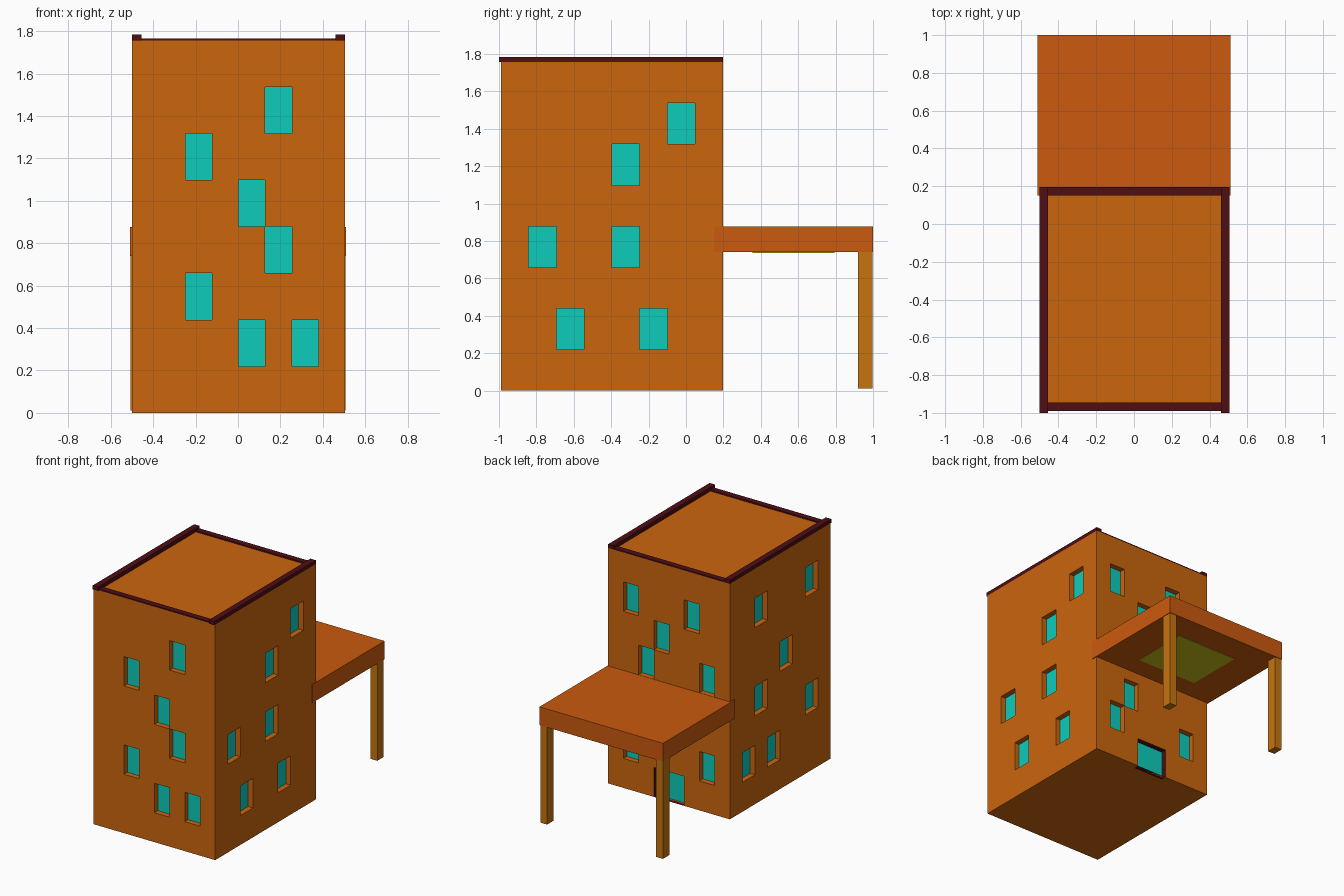
import bpy, bmesh
from mathutils import Vector

if "Cube" in bpy.data.objects:
    bpy.data.objects.remove(bpy.data.objects["Cube"])


def material(name, rgb):
    m = bpy.data.materials.new(name)
    lin = [(c / 255 / 12.92 if c < 11 else ((c / 255 + 0.055) / 1.055) ** 2.4) for c in rgb]
    m.diffuse_color = (*lin, 1)
    m.use_nodes = True
    m.node_tree.nodes["Principled BSDF"].inputs["Base Color"].default_value = m.diffuse_color
    return m


WALL = material("wall_orange", (203, 102, 13))
GLASS = material("window_teal", (14, 204, 188))
TRIM = material("trim_maroon", (78, 14, 20))
CANOPY = material("canopy_orange", (203, 90, 14))
POST = material("post_amber", (198, 117, 16))
LAMP = material("lamp_yellow", (200, 190, 20))


def finish(name, bm, mats):
    bmesh.ops.remove_doubles(bm, verts=bm.verts, dist=1e-5)
    me = bpy.data.meshes.new(name)
    bm.to_mesh(me)
    bm.free()
    for m in mats:
        me.materials.append(m)
    ob = bpy.data.objects.new(name, me)
    bpy.context.collection.objects.link(ob)
    return ob


def box(name, lo, hi, mat):
    bm = bmesh.new()
    bmesh.ops.create_cube(bm, size=1)
    for v in bm.verts:
        v.co = [l + (c + 0.5) * (h - l) for l, h, c in zip(lo, hi, v.co)]
    return finish(name, bm, [mat])


X0, X1, Y0, Y1, H = -0.5, 0.505, -0.99, 0.197, 1.757
N = 8            # window grid per wall
DEPTH = 0.04     # recess of windows and door


def add_wall(bm, start, end, inward, windows, door=()):
    """Wall on an 8 x 8 grid; listed cells are pushed inward with reveals."""
    start, end, inward = Vector(start), Vector(end), Vector(inward) * DEPTH

    def p(c, r, d=0):
        return start.lerp(end, c / N) + Vector((0, 0, H * r / N)) + inward * d

    def quad(pts, mat, facing):
        f = bm.faces.new([bm.verts.new(q) for q in pts])
        f.normal_update()
        if f.normal.dot(facing) < 0:
            f.normal_flip()
        f.material_index = mat

    openings = [(c, r, c + 1, r + 1, 0) for c, r in windows]
    if door:
        openings.append((*door, 2))
    taken = {(c, r) for a, b, e, f, _ in openings for c in range(a, e) for r in range(b, f)}
    for c in range(N):
        for r in range(N):
            if (c, r) not in taken:
                quad([p(c, r), p(c + 1, r), p(c + 1, r + 1), p(c, r + 1)], 0, -inward)
    for a, b, e, f, reveal in openings:
        ring = [(a, b), (e, b), (e, f), (a, f)]
        quad([p(*q, 1) for q in ring], 1, -inward)
        mid = p((a + e) / 2, (b + f) / 2)
        for q, s in zip(ring, ring[1:] + ring[:1]):
            pts = [p(*q), p(*s), p(*s, 1), p(*q, 1)]
            quad(pts, reveal, mid - (pts[0] + pts[1]) / 2)


# Tower with recessed windows, given as (column, row)
bm = bmesh.new()
add_wall(bm, (X0, Y0, 0), (X1, Y0, 0), (0, 1, 0),
         [(5, 6), (2, 5), (4, 4), (5, 3), (2, 2), (4, 1), (6, 1)])
add_wall(bm, (X1, Y0, 0), (X1, Y1, 0), (-1, 0, 0),
         [(6, 6), (4, 5), (1, 3), (4, 3), (2, 1), (5, 1)])
add_wall(bm, (X0, Y0, 0), (X0, Y1, 0), (1, 0, 0),
         [(5, 6), (1, 6), (3, 4), (5, 3), (1, 2), (6, 1), (4, 1)])
add_wall(bm, (X0, Y1, 0), (X1, Y1, 0), (0, -1, 0),
         [(6, 6), (2, 6), (4, 5), (5, 4), (1, 4), (5, 2), (1, 1), (6, 1)], door=(3, 0, 5, 1))
corners = [(X0, Y0), (X1, Y0), (X1, Y1), (X0, Y1)]
bm.faces.new([bm.verts.new((x, y, H)) for x, y in corners])
bm.faces.new([bm.verts.new((x, y, 0)) for x, y in reversed(corners)])
finish("tower", bm, [WALL, GLASS, TRIM])

# Roof edging: taller side rails, lower front and back rails
W = 0.045
box("left_roof_rail", (X0, -1, H), (X0 + W, Y1, 1.785), TRIM)
box("right_roof_rail", (X1 - W, -1, H), (X1, Y1, 1.785), TRIM)
box("front_roof_rail", (X0 + W, Y0, H), (X1 - W, Y0 + W, 1.766), TRIM)
box("back_roof_rail", (X0 + W, Y1 - W, H), (X1 - W, Y1, 1.766), TRIM)

# Rear canopy, its posts and the light panel beneath
box("canopy", (-0.51, 0.15, 0.74), (0.51, 1.0, 0.877), CANOPY)
for side, x in (("left", -0.507), ("right", 0.45)):
    box(side + "_canopy_post", (x, 0.92, 0.012), (x + 0.056, 0.996, 0.74), POST)
box("canopy_light", (-0.25, 0.355, 0.737), (0.25, 0.795, 0.742), LAMP)
